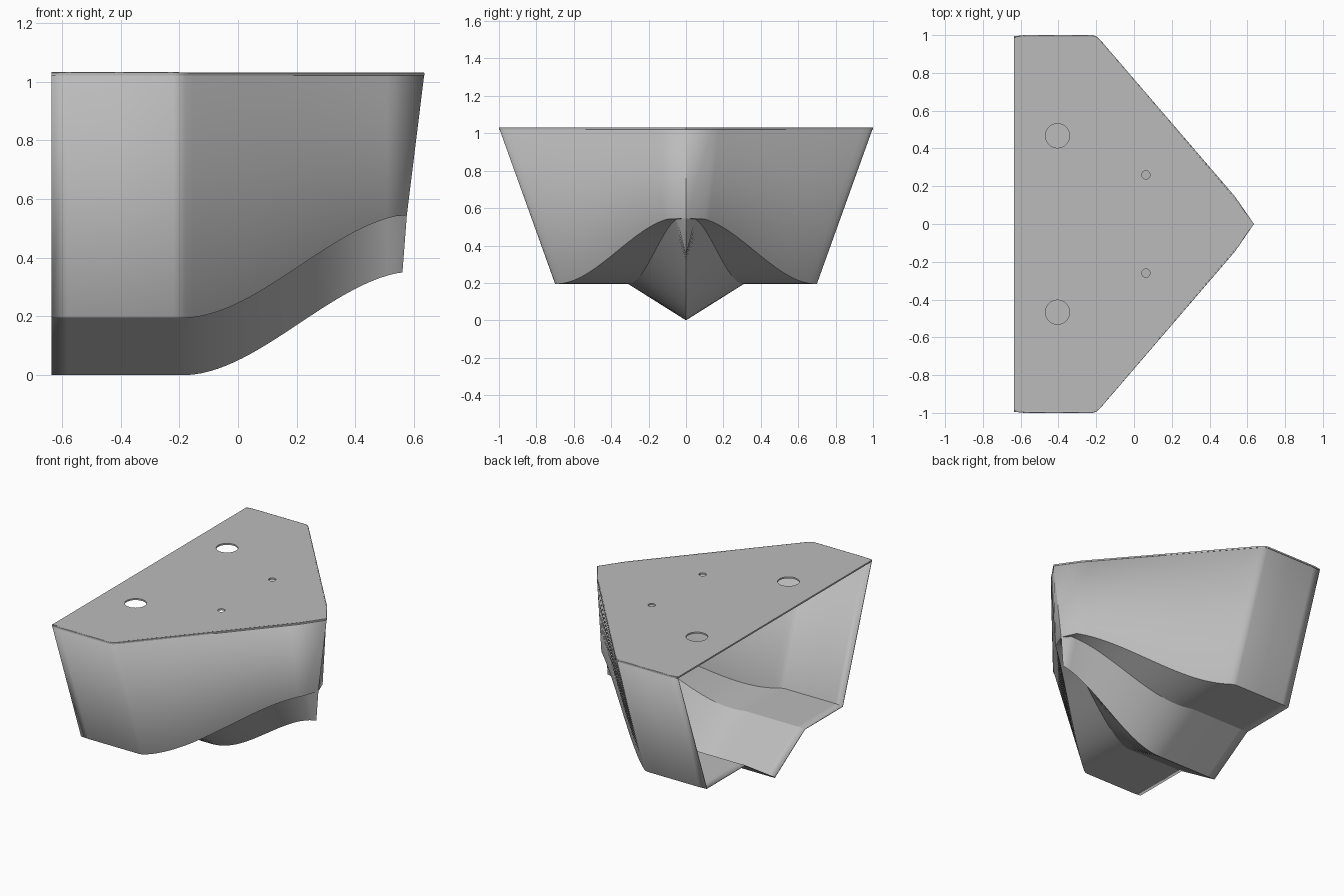
import bpy, bmesh, math

cube = bpy.data.objects.get("Cube")
if cube:
    bpy.data.objects.remove(cube, do_unlink=True)

grey = bpy.data.materials.new("plain grey")
grey.use_nodes = True
grey.diffuse_color = (0.5, 0.5, 0.5, 1)
grey.node_tree.nodes["Principled BSDF"].inputs["Base Color"].default_value = (0.5, 0.5, 0.5, 1)

TOP = 1.03
STERN, SHOULDER, KNUCKLE = -0.635, -0.2, 0.535


def taper(x, wide, narrow):
    """Half width: constant aft, then straight towards the bow, softly rounded at the shoulder."""
    t = (x - SHOULDER) / (KNUCKLE - SHOULDER)
    if abs(x - SHOULDER) < 0.001:
        t = 0.007
    width = wide - max(t, 0) * (wide - narrow)
    return width * (0.994 if x <= STERN else 1)


def rise(x):
    """Height of the bottom as it sweeps up to the bow."""
    t = min(max((x + 0.19) / 0.8, 0), 1)
    return 0.355 * t * t * (3 - 2 * t)


def half_section(x):
    r = rise(x)
    return [(x, taper(x, 1, 0.145), TOP),           # deck edge
            (x, taper(x, 0.7, 0.1), 0.195 + r),     # chine
            (x, taper(x, 0.31, 0.05), 0.195 + r),   # inner edge of the shelf
            (x, 0, r)]                              # keel


def mirrored(half):
    return half + [(x, -y, z) for x, y, z in reversed(half[:-1])]


def finish(obj, angle):
    bpy.ops.object.select_all(action="DESELECT")
    obj.select_set(True)
    bpy.context.view_layer.objects.active = obj
    if obj.type == "CURVE":
        bpy.ops.object.convert(target="MESH")
    bpy.ops.object.shade_smooth_by_angle(angle=math.radians(angle))


# Hull: sections lofted from the open stern to the raked stem
steps = 26
stations = [STERN, -0.58, -0.4, -0.22, SHOULDER]
stations += [-0.18 + (KNUCKLE + 0.18) * i / steps for i in range(steps + 1)]
sections = [mirrored(half_section(x)) for x in stations]
stem = [(0.635, 0, TOP), (0.575, 0, 0.545), (0.575, 0, 0.545), (0.56, 0, 0.35)]
sections.append(mirrored(stem))

bm = bmesh.new()
rows = [[bm.verts.new(p) for p in s] for s in sections]
for a, b in zip(rows, rows[1:]):
    for i in range(len(a) - 1):
        bm.faces.new((a[i], b[i], b[i + 1], a[i + 1]))
bmesh.ops.remove_doubles(bm, verts=bm.verts[:], dist=0.0005)
bm.normal_update()
# Make the side with positive y face outwards
side = max(bm.faces, key=lambda f: f.calc_center_median().y)
if side.normal.y < 0:
    bmesh.ops.reverse_faces(bm, faces=bm.faces[:])
mesh = bpy.data.meshes.new("hull")
bm.to_mesh(mesh)
bm.free()
hull = bpy.data.objects.new("hull", mesh)
bpy.context.collection.objects.link(hull)
mesh.materials.append(grey)
finish(hull, 28)
shell = hull.modifiers.new("shell", "SOLIDIFY")
shell.thickness = 0.006
shell.offset = -1

# Deck: flat plate with two large and two small round holes
curve = bpy.data.curves.new("deck", "CURVE")
curve.dimensions = "2D"
curve.fill_mode = "BOTH"
curve.extrude = 0.005


def add_loop(points):
    spline = curve.splines.new("POLY")
    spline.points.add(len(points) - 1)
    for p, (x, y) in zip(spline.points, points):
        p.co = (x, y, 0, 1)
    spline.use_cyclic_u = True


edge = [(x, taper(x, 1, 0.145)) for x in stations]
add_loop(edge + [(0.635, 0)] + [(x, -y) for x, y in reversed(edge)])
for cx, cy, radius in ((-0.405, 0.467, 0.064), (0.063, 0.26, 0.022)):
    for s in (1, -1):
        turns = [math.tau * i / 40 for i in range(40)]
        add_loop([(cx + radius * math.cos(a), s * cy + radius * math.sin(a)) for a in turns])
deck = bpy.data.objects.new("deck", curve)
bpy.context.collection.objects.link(deck)
deck.location.z = TOP - 0.005
curve.materials.append(grey)
finish(deck, 28)
